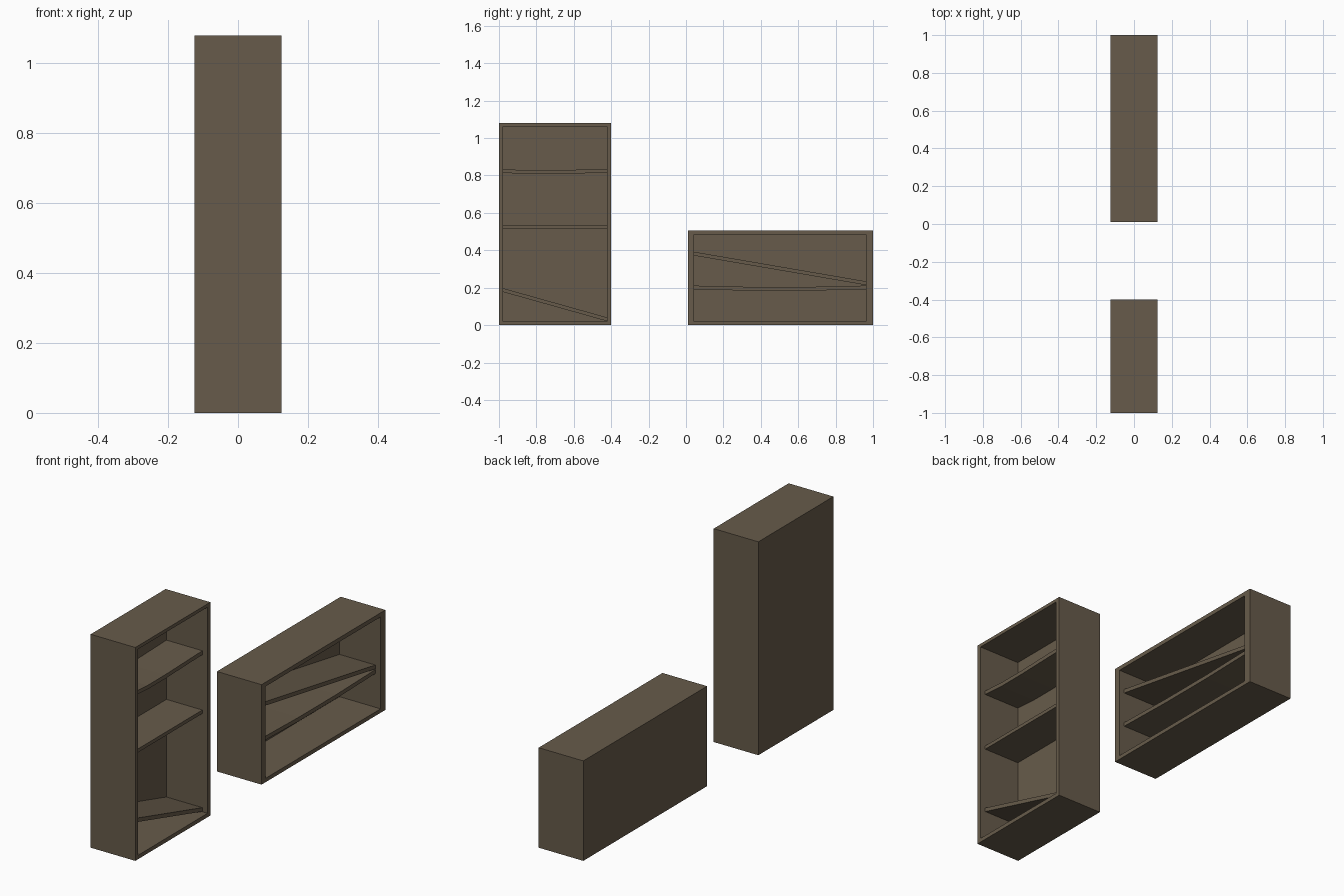
import bpy
import bmesh

if "Cube" in bpy.data.objects:
    bpy.data.objects.remove(bpy.data.objects["Cube"])

# Single dark wood colour
wood = bpy.data.materials.new("dark brown wood")
wood.diffuse_color = (0.135, 0.105, 0.069, 1.0)
wood.use_nodes = True
wood.node_tree.nodes["Principled BSDF"].inputs["Base Color"].default_value = wood.diffuse_color

FRONT, BACK = 0.125, -0.125      # open side faces +x
PANEL = -0.105                   # inner face of the back panel
SHELF_FRONT = 0.096              # shelves sit slightly inside the opening


def finish(name, bm):
    bmesh.ops.recalc_face_normals(bm, faces=bm.faces)
    mesh = bpy.data.meshes.new(name)
    bm.to_mesh(mesh)
    bm.free()
    mesh.materials.append(wood)
    obj = bpy.data.objects.new(name, mesh)
    bpy.context.collection.objects.link(obj)
    return obj


def case(name, y0, y1, z0, z1, iy0, iy1, iz0, iz1):
    """Hollow cabinet, open towards +x, with a closed back."""
    bm = bmesh.new()

    def ring(x, a, b, c, d):
        return [bm.verts.new((x, y, z)) for y, z in ((a, c), (b, c), (b, d), (a, d))]

    rings = [ring(BACK, y0, y1, z0, z1), ring(FRONT, y0, y1, z0, z1),
             ring(FRONT, iy0, iy1, iz0, iz1), ring(PANEL, iy0, iy1, iz0, iz1)]
    for r, s in zip(rings, rings[1:]):
        for i in range(4):
            j = (i + 1) % 4
            bm.faces.new((r[i], r[j], s[j], s[i]))
    bm.faces.new(rings[0])
    bm.faces.new(rings[-1])
    return finish(name, bm)


def shelf(name, points, thick=0.02):
    """Board whose top follows (y, z) points, extruded along x."""
    bm = bmesh.new()
    cols = []
    for y, z in points:
        cols.append([bm.verts.new((x, y, zz)) for x, zz in (
            (PANEL, z - thick), (SHELF_FRONT, z - thick), (SHELF_FRONT, z), (PANEL, z))])
    for a, b in zip(cols, cols[1:]):
        for i in range(4):
            j = (i + 1) % 4
            bm.faces.new((a[i], a[j], b[j], b[i]))
    bm.faces.new(cols[0])
    bm.faces.new(cols[-1])
    return finish(name, bm)


# Tall bookcase
case("tall_case", -1.0, -0.4, 0.0, 1.08, -0.978, -0.422, 0.02, 1.063)
shelf("tall_sagging_shelf", [(-0.978, 0.835), (-0.86, 0.827), (-0.72, 0.827), (-0.422, 0.835)])
shelf("tall_middle_shelf", [(-0.978, 0.535), (-0.422, 0.535)], 0.018)
shelf("tall_fallen_shelf", [(-0.978, 0.197), (-0.422, 0.041)])

# Low bookcase
case("low_case", 0.01, 1.0, 0.0, 0.506, 0.042, 0.962, 0.02, 0.485)
shelf("low_fallen_shelf", [(0.042, 0.392), (0.962, 0.234)])
shelf("low_sagging_shelf", [(0.042, 0.211), (0.35, 0.204), (0.65, 0.204), (0.962, 0.211)])
